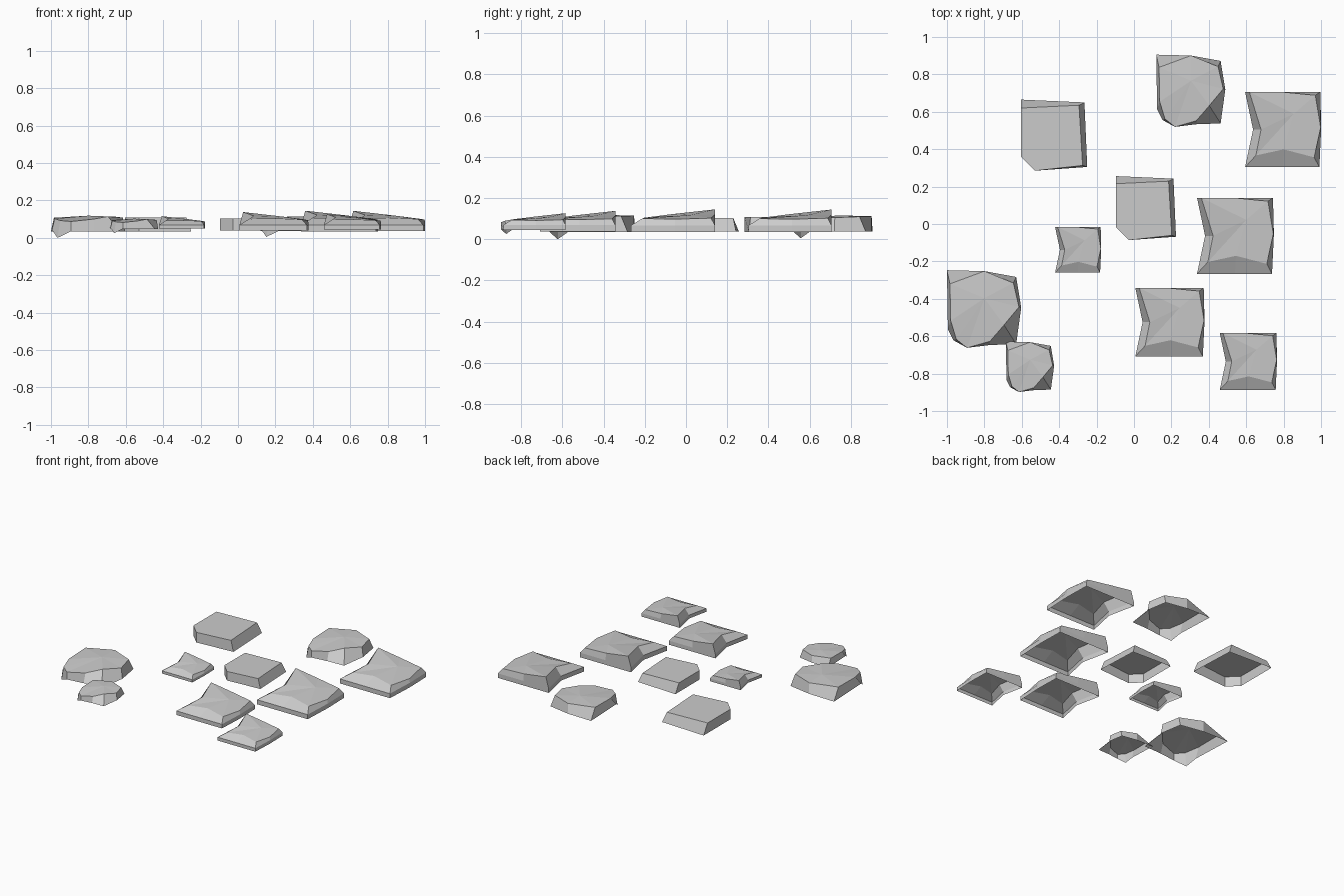
import bpy

if "Cube" in bpy.data.objects:
    bpy.data.objects.remove(bpy.data.objects["Cube"])

Z0 = 0.0725   # height of every stone's own origin


def stone_mesh(name, rings, peak=None):
    """Open-bottomed shell: loft the rings upward, then cap with an n-gon or a fan."""
    n = len(rings[0])
    verts = [v for ring in rings for v in ring]
    faces = []
    for k in range(len(rings) - 1):
        a, b = k * n, (k + 1) * n
        for i in range(n):
            j = (i + 1) % n
            faces.append((a + j, a + i, b + i, b + j))
    # outlines run clockwise seen from above, so caps are reversed to face up
    top = (len(rings) - 1) * n
    faces = [f[::-1] for f in faces]
    if peak:
        verts.append(peak)
        faces += [(top + (i + 1) % n, top + i, len(verts) - 1) for i in range(n)]
    else:
        faces.append(tuple(top + i for i in reversed(range(n))))
    faces = [f for f in faces]
    me = bpy.data.meshes.new(name)
    me.from_pydata(verts, [], faces)
    me.update()
    return me


def level(points, z):
    return [(x, y, z) for x, y in points]


def place(name, mesh, spots):
    for i, (x, y, s) in enumerate(spots):
        ob = bpy.data.objects.new(f"{name}_{i + 1}", mesh)
        ob.location = (x, y, Z0)
        ob.scale = (s, s, s)
        bpy.context.collection.objects.link(ob)


BASE = -0.0375

# plain slab with one clipped corner
slab_foot = [(-.175, .19), (.165, .175), (.18, -.17), (-.10, -.19), (-.175, -.115)]
slab_top = [(-.175, .145), (.136, .16), (.155, -.162), (-.10, -.19), (-.175, -.115)]
slab = stone_mesh("flat_slab", [level(slab_foot, BASE), level(slab_top, .035)])
place("flat_slab", slab, [(-.43, .475, 1), (.0625, .085, .9)])

# rounded stone with a low front-left corner
round_foot = level([(-.2, .21), (0, .205), (.17, .174), (.197, .01), (.17, -.185),
                    (.03, -.19), (-.093, -.205)], BASE)
round_foot += [(-.165, -.165, -.0725), (-.195, -.105, -.03)]
round_top = [(-.184, .137, .035), (0, .205, .042), (.155, .142, .04), (.185, .013, .035),
             (.105, -.083, .042), (.03, -.17, .028), (-.093, -.205, .015),
             (-.15, -.16, .02), (-.18, -.06, .03)]
rounded = stone_mesh("rounded_stone", [round_foot, round_top], (0, .06, .046))
place("rounded_stone", rounded, [(-.8, -.457, 1), (.305, .71, .93), (-.555, -.765, .65)])

# notched stone, rising to its back-left corner
notch_foot = [(-.203, .203), (0, .203), (.203, .203), (.208, .01),
              (.198, -.203), (0, -.203), (-.203, -.203), (-.16, 0)]
notch_top = [(-.18, .203, .0725), (-.005, .203, .047), (.176, .185, .03), (.205, .01, .025),
             (.17, -.15, .028), (.005, -.107, .035), (-.145, -.14, .032), (-.117, 0, .05)]
notched = stone_mesh("notched_stone",
                     [level(notch_foot, BASE), level(notch_foot, -.005), notch_top],
                     (.06, .085, .045))
place("notched_stone", notched, [(.795, .505, .99), (.54, -.063, 1), (-.3, -.138, .6),
                                 (.19, -.525, .9), (.61, -.735, .745)])
